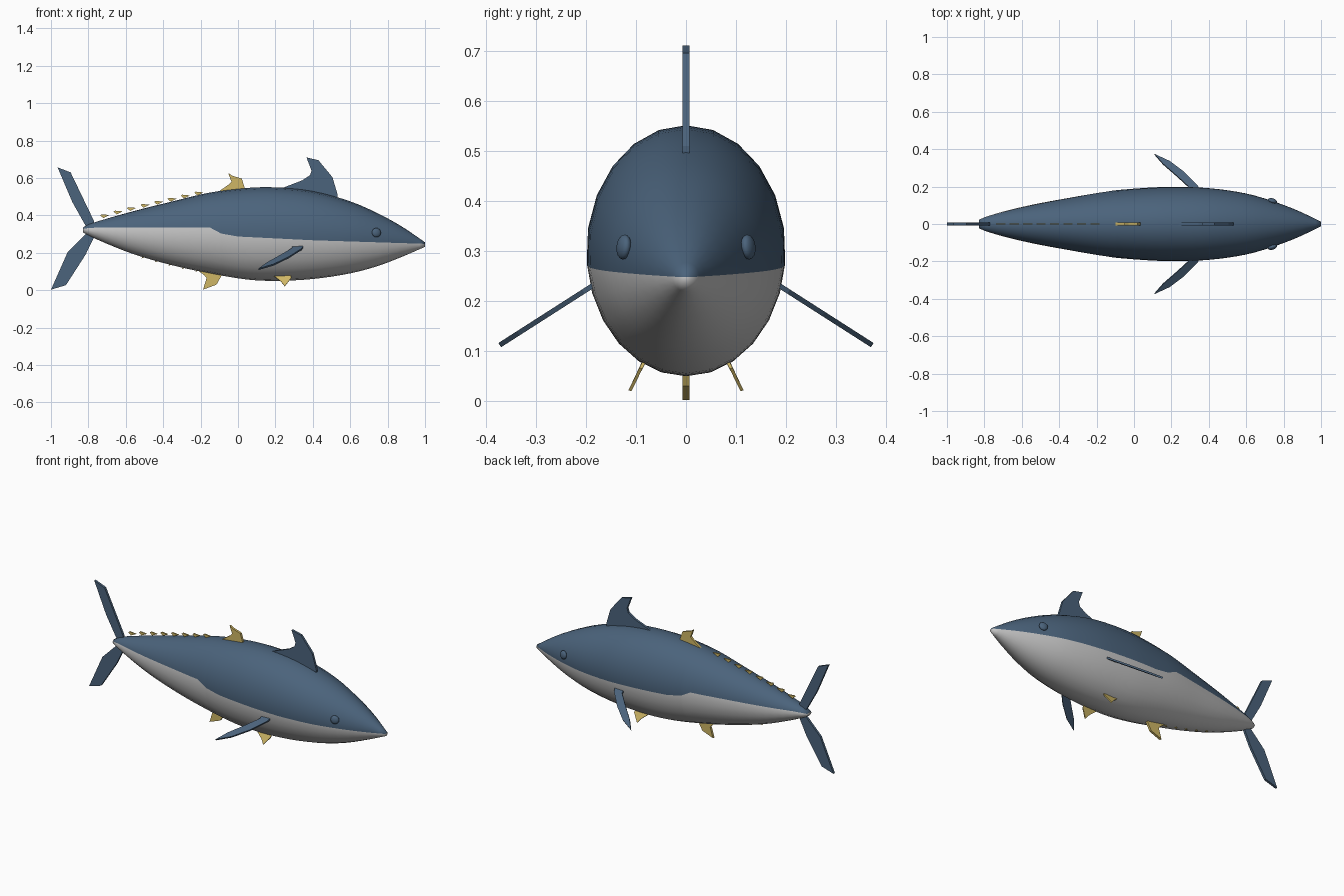
import bpy, bmesh, math
from mathutils import Vector

if "Cube" in bpy.data.objects:
    bpy.data.objects.remove(bpy.data.objects["Cube"])


def material(name, rgb):
    m = bpy.data.materials.new(name)
    m.diffuse_color = (*rgb, 1)
    m.use_nodes = True
    m.node_tree.nodes["Principled BSDF"].inputs["Base Color"].default_value = m.diffuse_color
    return m


BLUE = material("slate_blue", (0.07, 0.125, 0.2))
PALE = material("pale_belly", (0.56, 0.56, 0.56))
YELLOW = material("fin_yellow", (0.62, 0.47, 0.13))


def finish(bm, name, mats, smooth=False):
    bmesh.ops.recalc_face_normals(bm, faces=bm.faces)
    me = bpy.data.meshes.new(name)
    bm.to_mesh(me)
    bm.free()
    ob = bpy.data.objects.new(name, me)
    bpy.context.collection.objects.link(ob)
    for m in mats:
        me.materials.append(m)
    if smooth:
        me.shade_smooth()
    return ob


def plate(name, pts, offset, mat):
    """Prism made from a 3D outline, thickened by +-offset."""
    bm = bmesh.new()
    o = Vector(offset)
    a = [bm.verts.new(Vector(p) + o) for p in pts]
    b = [bm.verts.new(Vector(p) - o) for p in pts]
    bm.faces.new(a)
    bm.faces.new(b[::-1])
    for i in range(len(pts)):
        j = (i + 1) % len(pts)
        bm.faces.new((a[i], b[i], b[j], a[j]))
    return finish(bm, name, [mat])


def fin(name, xz, mat, half=0.007):
    return plate(name, [(x, 0, z) for x, z in xz], (0, half, 0), mat)


# Body stations: x, top, bottom, half width
STATIONS = [
    (-0.83, 0.335, 0.31, 0.022), (-0.8, 0.352, 0.293, 0.036),
    (-0.7, 0.383, 0.248, 0.066), (-0.55, 0.425, 0.19, 0.102),
    (-0.35, 0.475, 0.133, 0.14), (-0.15, 0.522, 0.09, 0.174),
    (0.05, 0.547, 0.057, 0.193), (0.2, 0.55, 0.05, 0.199),
    (0.4, 0.53, 0.06, 0.193), (0.6, 0.475, 0.09, 0.164),
    (0.75, 0.41, 0.13, 0.12), (0.88, 0.338, 0.18, 0.07),
    (1.0, 0.256, 0.232, 0.012)]
# Colour border along the flank: x, z
BORDER = [(-0.83, 0.328), (-0.78, 0.335), (-0.15, 0.335), (-0.09, 0.303),
          (0.0, 0.287), (0.4, 0.267), (1.0, 0.248)]


def border(x):
    for (x0, z0), (x1, z1) in zip(BORDER, BORDER[1:]):
        if x <= x1:
            return z0 + (z1 - z0) * (x - x0) / (x1 - x0)
    return BORDER[-1][1]


def body_at(x):
    """Smooth (Hermite) interpolation of the body stations."""
    S = STATIONS
    i = max(k for k in range(len(S) - 1) if S[k][0] <= x or k == 0)
    h = S[i + 1][0] - S[i][0]
    t = (x - S[i][0]) / h

    def slope(k, c):
        a, b = max(k - 1, 0), min(k + 1, len(S) - 1)
        return (S[b][c] - S[a][c]) / (S[b][0] - S[a][0])
    return [(2*t**3 - 3*t*t + 1) * S[i][c] + (t**3 - 2*t*t + t) * h * slope(i, c)
            + (3*t*t - 2*t**3) * S[i + 1][c] + (t**3 - t*t) * h * slope(i + 1, c)
            for c in (1, 2, 3)]


# Body: rings whose vertices follow the colour border
xs = sorted({-0.83, -0.8, -0.15, -0.12, -0.09, 0.97, 1.0}
            | {round(-0.75 + 0.05 * i, 2) for i in range(35)})
N = 12
bm = bmesh.new()
rings = []
for x in xs:
    top, bot, w = body_at(x)
    c, r = (top + bot) / 2, (top - bot) / 2
    a = math.asin(max(-0.9, min(0.9, (border(x) - c) / r)))
    angles = [a + (math.pi - 2 * a) * k / N for k in range(N)]
    angles += [math.pi - a + (math.pi + 2 * a) * k / N for k in range(N)]
    rings.append([bm.verts.new((x, w * math.cos(t), c + r * math.sin(t))) for t in angles])
for p, q in zip(rings, rings[1:]):
    for k in range(2 * N):
        j = (k + 1) % (2 * N)
        bm.faces.new((p[k], p[j], q[j], q[k])).material_index = int(k >= N)
for ring in (rings[0], rings[-1]):
    bm.faces.new(ring[:N + 1])
    bm.faces.new(ring[N:] + ring[:1]).material_index = 1
finish(bm, "body", [BLUE, PALE], True)

# Tail and back fins
fin("tail_upper_lobe", [(-0.775, 0.31), (-0.77, 0.37), (-0.895, 0.63), (-0.965, 0.657),
                        (-0.885, 0.47), (-0.815, 0.345), (-0.8, 0.31)], BLUE)
fin("tail_lower_lobe", [(-0.775, 0.33), (-0.77, 0.283), (-0.815, 0.19), (-0.92, 0.027),
                        (-1.0, 0.003), (-0.91, 0.205), (-0.8, 0.315)], BLUE)
fin("first_dorsal_fin", [(0.22, 0.54), (0.345, 0.588), (0.385, 0.615), (0.393, 0.64),
                         (0.366, 0.71), (0.43, 0.695), (0.505, 0.604), (0.533, 0.51),
                         (0.53, 0.47), (0.24, 0.51)], BLUE)
fin("second_dorsal_fin", [(-0.1, 0.53), (-0.05, 0.565), (-0.035, 0.58), (-0.052, 0.626),
                          (-0.03, 0.612), (0.02, 0.597), (0.035, 0.55), (0.03, 0.51)], YELLOW)
fin("anal_fin", [(-0.235, 0.12), (-0.18, 0.08), (-0.168, 0.065), (-0.187, 0.003),
                 (-0.115, 0.03), (-0.088, 0.078), (-0.09, 0.12)], YELLOW)

# Finlets along the back and the underside
for i in range(8):
    x = -0.71 + 0.072 * i
    top, bot, _ = body_at(x)
    lift = 0.018 - 0.0014 * i
    fin("upper_finlet", [(x + 0.022, top + lift + 0.004), (x - 0.01, top + lift - 0.012),
                         (x - 0.027, top + lift + 0.002), (x - 0.02, top + lift + 0.008)],
        YELLOW, 0.004)
    if i > 2:
        fin("lower_finlet", [(x + 0.022, bot + 0.012), (x - 0.022, bot - 0.002),
                             (x - 0.012, bot + 0.02)], YELLOW, 0.004)

# Paired parts
PECTORAL = [(0.36, 0.16), (0.34, 0.205), (0.27, 0.275), (0.19, 0.335), (0.11, 0.372),
            (0.155, 0.32), (0.23, 0.255), (0.29, 0.2), (0.29, 0.16)]
for s, side in ((1, "left"), (-1, "right")):
    plate(side + "_pectoral_fin",
          [(x, s * y, 0.235 - 0.64 * (y - 0.18)) for x, y in PECTORAL],
          (0, s * 0.0027, 0.0042), BLUE)
    plate(side + "_pelvic_fin",
          [(0.19, s * 0.085, 0.078), (0.23, s * 0.1, 0.046), (0.25, s * 0.112, 0.021),
           (0.285, s * 0.09, 0.066), (0.28, s * 0.075, 0.095), (0.2, s * 0.075, 0.095)],
          (0, 0.003, s * 0.001), YELLOW)
    bm = bmesh.new()
    bmesh.ops.create_uvsphere(bm, u_segments=16, v_segments=8, radius=0.025)
    eye = finish(bm, side + "_eye", [BLUE], True)
    eye.scale = (1, 0.55, 1)
    eye.rotation_euler = (s * 0.1, 0, -s * 0.3)
    eye.location = (0.74, s * 0.124, 0.308)
